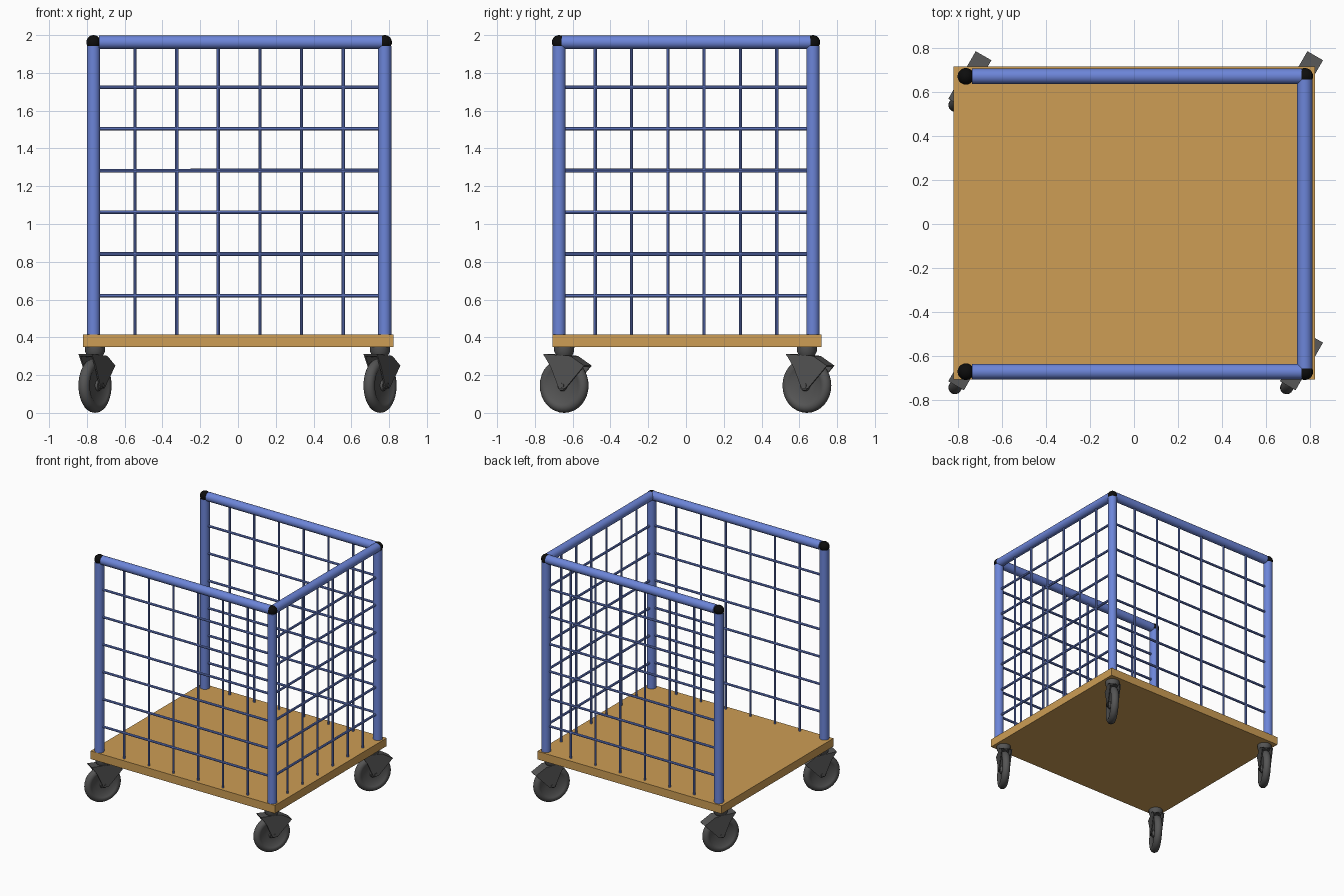
import bpy, bmesh, math
from mathutils import Vector, Matrix

cube = bpy.data.objects.get("Cube")
if cube:
    bpy.data.objects.remove(cube, do_unlink=True)


def material(name, rgb, rough=0.6):
    m = bpy.data.materials.new(name)
    m.use_nodes = True
    m.diffuse_color = (*rgb, 1)
    node = m.node_tree.nodes["Principled BSDF"]
    node.inputs["Base Color"].default_value = (*rgb, 1)
    node.inputs["Roughness"].default_value = rough
    return m


BLUE = material("blue paint", (0.15, 0.235, 0.69))
WOOD = material("plywood", (0.61, 0.34, 0.09))
GREY = material("dark grey rubber", (0.09, 0.09, 0.09))
BLACK = material("black plastic", (0.004, 0.004, 0.004))


def finish(name, bm, mat, matrix=None):
    bmesh.ops.recalc_face_normals(bm, faces=bm.faces)
    mesh = bpy.data.meshes.new(name)
    bm.to_mesh(mesh)
    bm.free()
    mesh.materials.append(mat)
    mesh.shade_smooth()
    mesh.set_sharp_from_angle(angle=math.radians(35))
    ob = bpy.data.objects.new(name, mesh)
    if matrix is not None:
        ob.matrix_world = matrix
    bpy.context.scene.collection.objects.link(ob)
    return ob


def rod(bm, a, b, radius, sides=20):
    """Add a capped cylinder running from a to b."""
    a, b = Vector(a), Vector(b)
    turn = (b - a).to_track_quat("Z", "Y").to_matrix().to_4x4()
    bmesh.ops.create_cone(bm, cap_ends=True, segments=sides, radius1=radius,
                          radius2=radius, depth=(b - a).length,
                          matrix=Matrix.Translation((a + b) / 2) @ turn)


def lathe(bm, profile, axis, steps=32):
    """Revolve (radius, height) points around the given axis."""
    verts = [bm.verts.new((r, 0, h) if axis == "Z" else (r, h, 0)) for r, h in profile]
    edges = [bm.edges.new(pair) for pair in zip(verts, verts[1:])]
    bmesh.ops.spin(bm, geom=verts + edges, cent=(0, 0, 0), steps=steps,
                   axis=(0, 0, 1) if axis == "Z" else (0, 1, 0), angle=math.tau)
    bmesh.ops.remove_doubles(bm, verts=bm.verts, dist=1e-5)


def prism(bm, outline, y0, y1):
    """Extrude an (x, z) outline from y0 to y1."""
    face = bm.faces.new([bm.verts.new((x, y0, z)) for x, z in outline])
    out = bmesh.ops.extrude_face_region(bm, geom=[face])["geom"]
    bmesh.ops.translate(bm, vec=(0, y1 - y0, 0),
                        verts=[g for g in out if isinstance(g, bmesh.types.BMVert)])


# Platform
bm = bmesh.new()
bmesh.ops.create_cube(bm, size=1, matrix=Matrix.Translation((0.002, 0.005, 0.382))
                      @ Matrix.Diagonal((1.645, 1.425, 0.065, 1)))
finish("platform", bm, WOOD)

# Corner posts and their ball caps
X0, X1, Y, DECK, TOP, TUBE = -0.765, 0.777, 0.672, 0.41, 1.962, 0.035
for x, side in ((X0, "right"), (X1, "left")):
    for y, end in ((-Y, "front"), (Y, "back")):
        bm = bmesh.new()
        rod(bm, (x, y, DECK), (x, y, TOP - 0.02), TUBE)
        finish(f"{end}_{side}_post", bm, BLUE)
        bm = bmesh.new()
        bmesh.ops.create_uvsphere(bm, u_segments=20, v_segments=12, radius=0.038,
                                  matrix=Matrix.Translation((x, y, TOP)))
        finish(f"{end}_{side}_cap", bm, BLACK)

# Three railed mesh panels, leaving one side open
panels = {"front": ((X0, -Y), (X1, -Y)), "back": ((X0, Y), (X1, Y)),
          "left": ((X1, -Y), (X1, Y))}
for name, (a, b) in panels.items():
    a, b = Vector((*a, 0)), Vector((*b, 0))
    along = (b - a).normalized()
    up = Vector((0, 0, 1))
    start = 0.012 if name == "left" else 0.028
    bm = bmesh.new()
    rod(bm, a + along * start + up * TOP, b - along * 0.012 + up * TOP, TUBE)
    finish(f"{name}_top_rail", bm, BLUE)
    bm = bmesh.new()
    for i in range(6):
        z = up * (0.62 + 0.221 * i)
        rod(bm, a + z, b + z, 0.0095, 8)
        foot = a.lerp(b, (i + 1) / 7)
        rod(bm, foot + up * DECK, foot + up * TOP, 0.0085, 8)
    finish(f"{name}_wire_mesh", bm, BLUE)

# Swivel casters, all turned the same way
R, TYRE = 0.115, 0.03
arc = [(R + TYRE * math.sin(t), TYRE * math.cos(t))
       for t in (math.pi * (i / 12 * 1.3 - 0.15) for i in range(13))]
half_hub = [(0, 0.03), (0.025, 0.03), (0.03, 0.018), (0.088, 0.018)]
wheel_profile = half_hub + arc + [(r, -h) for r, h in reversed(half_hub)]
cheek = [(-0.105, 0.312), (0.06, 0.302), (0.145, 0.25),
         (0.03, 0.13), (-0.01, 0.13), (-0.06, 0.245)]
crown = cheek[:3] + [(0.14, 0.243), (0.057, 0.293), (-0.1, 0.3)]

for x, side in ((-0.757, "right"), (0.752, "left")):
    for y, end in ((-0.645, "front"), (0.64, "back")):
        place = Matrix.Translation((x, y, 0)) @ Matrix.Rotation(math.radians(60), 4, "Z")
        label = f"{end}_{side}_caster"
        bm = bmesh.new()
        lathe(bm, wheel_profile, "Y")
        finish(label + "_wheel", bm, GREY, place @ Matrix.Translation((0, 0, R + TYRE)))
        bm = bmesh.new()
        for s in (-1, 1):
            prism(bm, cheek, s * 0.033, s * 0.041)
        prism(bm, crown, -0.04, 0.04)
        rod(bm, (0.01, -0.045, 0.145), (0.01, 0.045, 0.145), 0.012, 10)
        finish(label + "_fork", bm, GREY, place)
        bm = bmesh.new()
        lathe(bm, [(0, 0.352), (0.054, 0.352), (0.053, 0.325),
                   (0.043, 0.305), (0.038, 0.295), (0, 0.295)], "Z", 20)
        finish(label + "_stem", bm, GREY, place)
